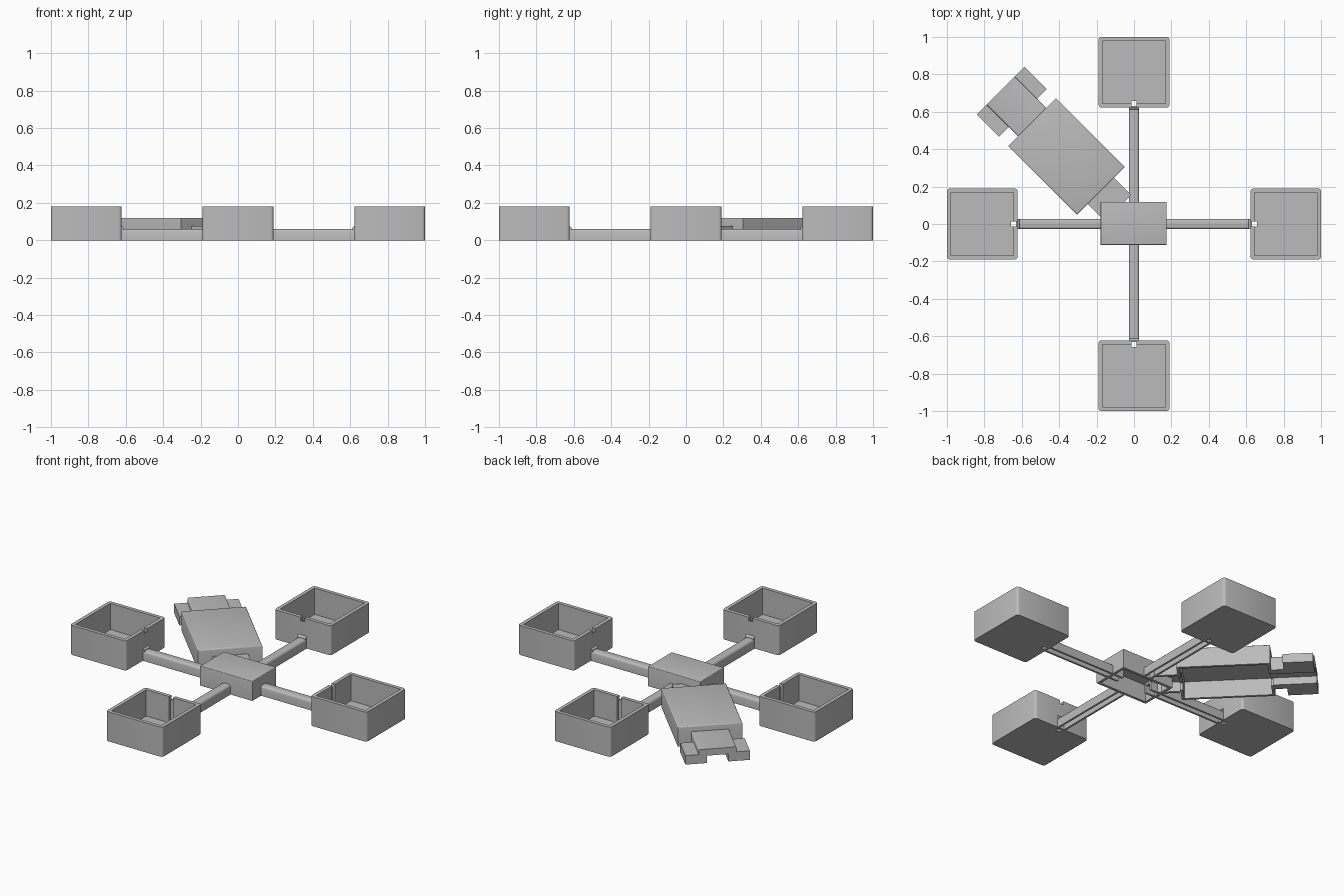
import bpy
import math
from mathutils import Matrix

if "Cube" in bpy.data.objects:
    bpy.data.objects.remove(bpy.data.objects["Cube"])

grey = bpy.data.materials.new("plain_grey")
grey.use_nodes = True
COLOUR = (0.5, 0.5, 0.5, 1)
grey.diffuse_color = COLOUR
grey.node_tree.nodes["Principled BSDF"].inputs["Base Color"].default_value = COLOUR


def box(name, x, y, z):
    """Box from three (min, max) ranges."""
    bpy.ops.mesh.primitive_cube_add(size=1)
    ob = bpy.context.object
    ob.name = name
    size = [r[1] - r[0] for r in (x, y, z)]
    mid = [(r[0] + r[1]) / 2 for r in (x, y, z)]
    ob.data.transform(Matrix.Translation(mid) @ Matrix.Diagonal((*size, 1)))
    ob.data.materials.append(grey)
    return ob


def bevel(ob, radius, pick, segments=3):
    """Round only the edges whose two end points satisfy a rule."""
    weights = ob.data.attributes.new("bevel_weight_edge", "FLOAT", "EDGE")
    for e in ob.data.edges:
        a, b = (ob.data.vertices[i].co for i in e.vertices)
        weights.data[e.index].value = 1.0 if pick(a, b) else 0.0
    mod = ob.modifiers.new("rounding", "BEVEL")
    mod.limit_method = "WEIGHT"
    mod.width = radius
    mod.segments = segments


def cut(ob, *ranges):
    """Remove boxes from an object."""
    for r in ranges:
        tool = box("cutter", *r)
        mod = ob.modifiers.new("cut", "BOOLEAN")
        mod.operation = "DIFFERENCE"
        mod.solver = "EXACT"
        mod.object = tool
        bpy.context.view_layer.objects.active = ob
        for m in [m.name for m in ob.modifiers]:
            bpy.ops.object.modifier_apply(modifier=m)
        bpy.data.objects.remove(tool)


def finish(ob, angle=0.0):
    ob.rotation_euler.z = angle
    bpy.ops.object.select_all(action="DESELECT")
    ob.select_set(True)
    bpy.context.view_layer.objects.active = ob
    bpy.ops.object.shade_smooth_by_angle(angle=math.radians(35))


def upright(a, b):
    return abs(a.z - b.z) > 0.01


def top_edge(a, b):
    return min(a.z, b.z) > 0.05


def top_side(a, b):
    return top_edge(a, b) and abs(a.y - b.y) > 0.1


# Four trays on arms, each built towards +y and turned into place
for i, side in enumerate(("back", "right", "front", "left")):
    turn = i * math.pi / 2

    tray = box(side + "_tray", (-0.19, 0.19), (0.622, 1.0), (0, 0.18))
    bevel(tray, 0.016, upright)
    cut(tray,
        ((-0.168, 0.168), (0.644, 0.978), (0.02, 0.3)),
        ((-0.013, 0.013), (0.6, 0.66), (0.158, 0.3)),      # wire notch in rim
        ((-0.013, 0.013), (0.632, 0.658), (-0.1, 0.3)))    # wire hole in floor
    finish(tray, turn)

    arm = box(side + "_arm", (-0.028, 0.028), (0.1, 0.624), (0, 0.06))
    bevel(arm, 0.014, top_side)
    cut(arm, ((-0.016, 0.016), (0.05, 0.622), (-0.1, 0.046)))
    finish(arm, turn)

    collar = box(side + "_arm_collar", (-0.028, 0.028), (0.612, 0.624), (0.05, 0.074))
    bevel(collar, 0.011, lambda a, b: top_edge(a, b) and a.y < 0.62 and b.y < 0.62)
    finish(collar, turn)

# Hollow central hub
hub = box("hub", (-0.178, 0.175), (-0.112, 0.118), (0, 0.12))
bevel(hub, 0.005, top_edge)
cut(hub, ((-0.162, 0.159), (-0.096, 0.102), (-0.1, 0.105)))
finish(hub)

# Diagonal housing, hollow below and open to the bars at both ends
DIAGONAL = math.pi / 4
housing = box("housing", (-0.181, 0.181), (0.25, 0.77), (0, 0.12))
bevel(housing, 0.008, top_edge)
cut(housing,
    ((-0.165, 0.165), (0.266, 0.754), (-0.1, 0.105)),
    ((-0.07, 0.07), (0.2, 0.8), (-0.1, 0.045)))
finish(housing, DIAGONAL)

# Neck between hub and housing
neck = box("neck", (-0.1, 0.1), (0.12, 0.255), (0, 0.075))
cut(neck, ((-0.084, 0.084), (0.1, 0.3), (-0.1, 0.06)))
finish(neck, DIAGONAL)

# Raised channel at the far end of the housing
channel = box("end_channel", (-0.106, 0.106), (0.765, 1.008), (0, 0.085))
bevel(channel, 0.008, top_side)
cut(channel, ((-0.06, 0.06), (0.7, 1.1), (-0.1, 0.045)))
finish(channel, DIAGONAL)

# Low wings either side of the channel
for name, s in (("right_wing", 1), ("left_wing", -1)):
    wing = box(name, sorted((s * 0.1, s * 0.181)), (0.84, 1.008), (0, 0.055))
    finish(wing, DIAGONAL)
